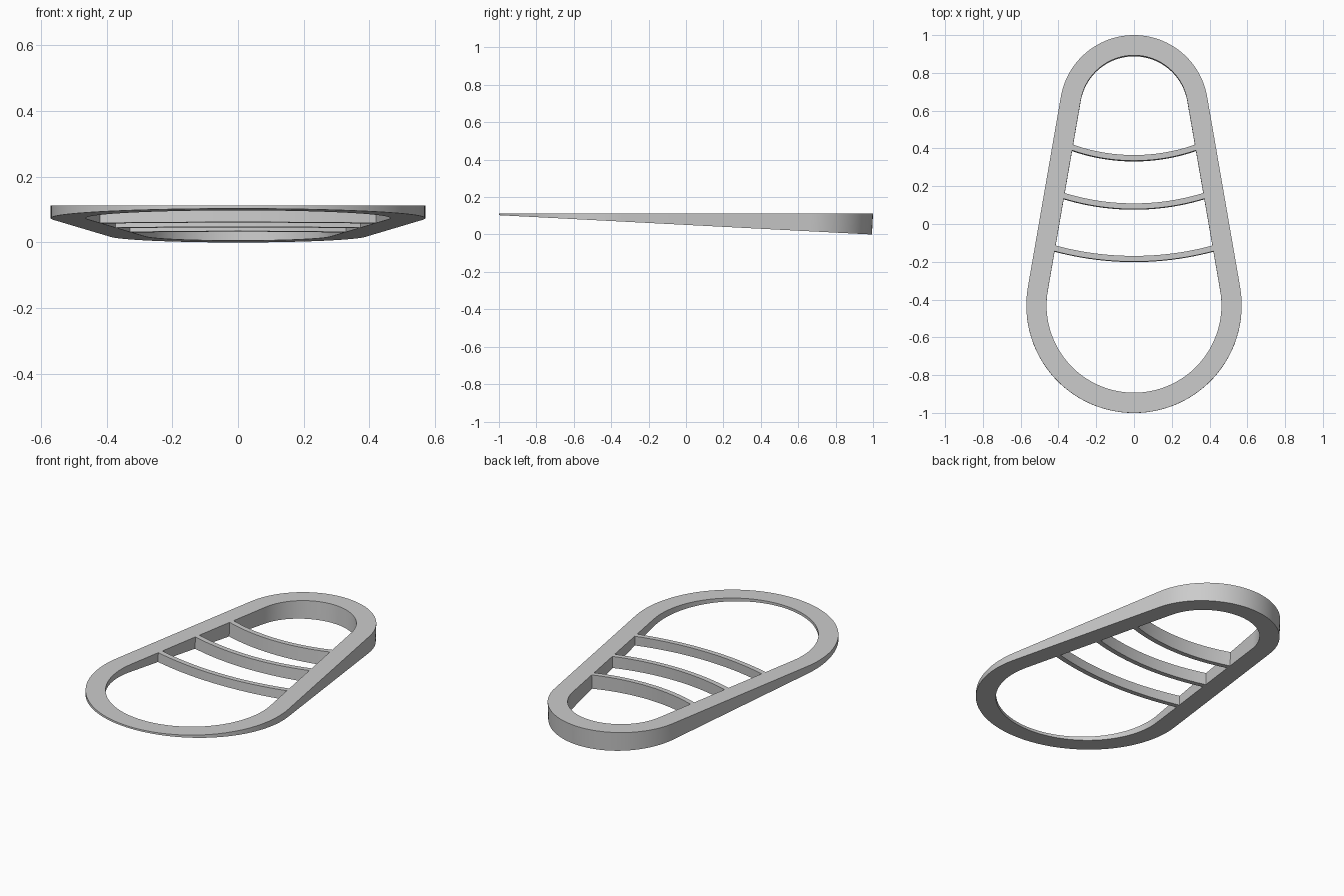
import bpy, bmesh, math

cube = bpy.data.objects.get("Cube")
if cube:
    bpy.data.objects.remove(cube, do_unlink=True)

TOP = 0.113          # height of the flat upper face
SLOPE = 0.0517       # taper of the underside, thin at the front
FRONT_Y, FRONT_R = -0.43, 0.57
BACK_Y, BACK_R = 0.607, 0.393
BAND = 0.107         # width of the rim
TILT = math.asin((FRONT_R - BACK_R) / (BACK_Y - FRONT_Y))

grey = bpy.data.materials.new("plain grey")
grey.use_nodes = True
grey.diffuse_color = (0.6, 0.6, 0.6, 1)
bsdf = next(n for n in grey.node_tree.nodes if n.type == 'BSDF_PRINCIPLED')
bsdf.inputs["Base Color"].default_value = (0.6, 0.6, 0.6, 1)


def arc(cy, r, start, end, n):
    """Points along an arc centred on the long axis."""
    return [(r * math.cos(a), cy + r * math.sin(a))
            for a in (start + (end - start) * i / n for i in range(n + 1))]


def outline(inset):
    """Two unequal round ends joined by tangent sides."""
    return (arc(BACK_Y, BACK_R - inset, TILT, math.pi - TILT, 48)
            + arc(FRONT_Y, FRONT_R - inset, math.pi - TILT, math.tau + TILT, 64))


def underside(x, y):
    """Drop a top point onto the sloping underside, square to it."""
    t = (0.01 + SLOPE * (y + 1)) / (1 + SLOPE ** 2)
    return (x, y - SLOPE * t, TOP - t)


def wedge_strip(name, side_a, side_b, closed):
    """Solid between two matching plan lines, flat above and tapered below."""
    bm = bmesh.new()
    rings = [[bm.verts.new(p) for p in ring] for ring in zip(
        [(x, y, TOP) for x, y in side_a], [(x, y, TOP) for x, y in side_b],
        [underside(*p) for p in side_b], [underside(*p) for p in side_a])]
    # transpose gives one four-cornered section per step
    pairs = list(zip(rings, rings[1:]))
    if closed:
        pairs.append((rings[-1], rings[0]))
    else:
        bm.faces.new(rings[0])
        bm.faces.new(rings[-1])
    for s, e in pairs:
        for k in range(4):
            m = (k + 1) % 4
            bm.faces.new((s[k], s[m], e[m], e[k]))
    bmesh.ops.recalc_face_normals(bm, faces=bm.faces)
    mesh = bpy.data.meshes.new(name)
    bm.to_mesh(mesh)
    bm.free()
    mesh.materials.append(grey)
    obj = bpy.data.objects.new(name, mesh)
    bpy.context.collection.objects.link(obj)
    bpy.ops.object.select_all(action='DESELECT')
    obj.select_set(True)
    bpy.context.view_layer.objects.active = obj
    bpy.ops.object.shade_smooth_by_angle(angle=math.radians(30))


def bowed_line(y_mid, sag=0.055):
    """Shallow arc reaching both inner sides of the rim."""
    y_end = y_mid + sag
    half = (BACK_R - BAND - (y_end - BACK_Y) * math.sin(TILT)) / math.cos(TILT)
    r = (half ** 2 + sag ** 2) / (2 * sag)
    a = math.asin(half / r)
    return arc(y_mid + r, r, -math.pi / 2 - a, -math.pi / 2 + a, 24)


# Rim
wedge_strip("rim", outline(0), outline(BAND), True)

# Curved cross bars
for name, y in (("front_bar", -0.199), ("middle_bar", 0.079), ("back_bar", 0.335)):
    wedge_strip(name, bowed_line(y), bowed_line(y + 0.03), False)
